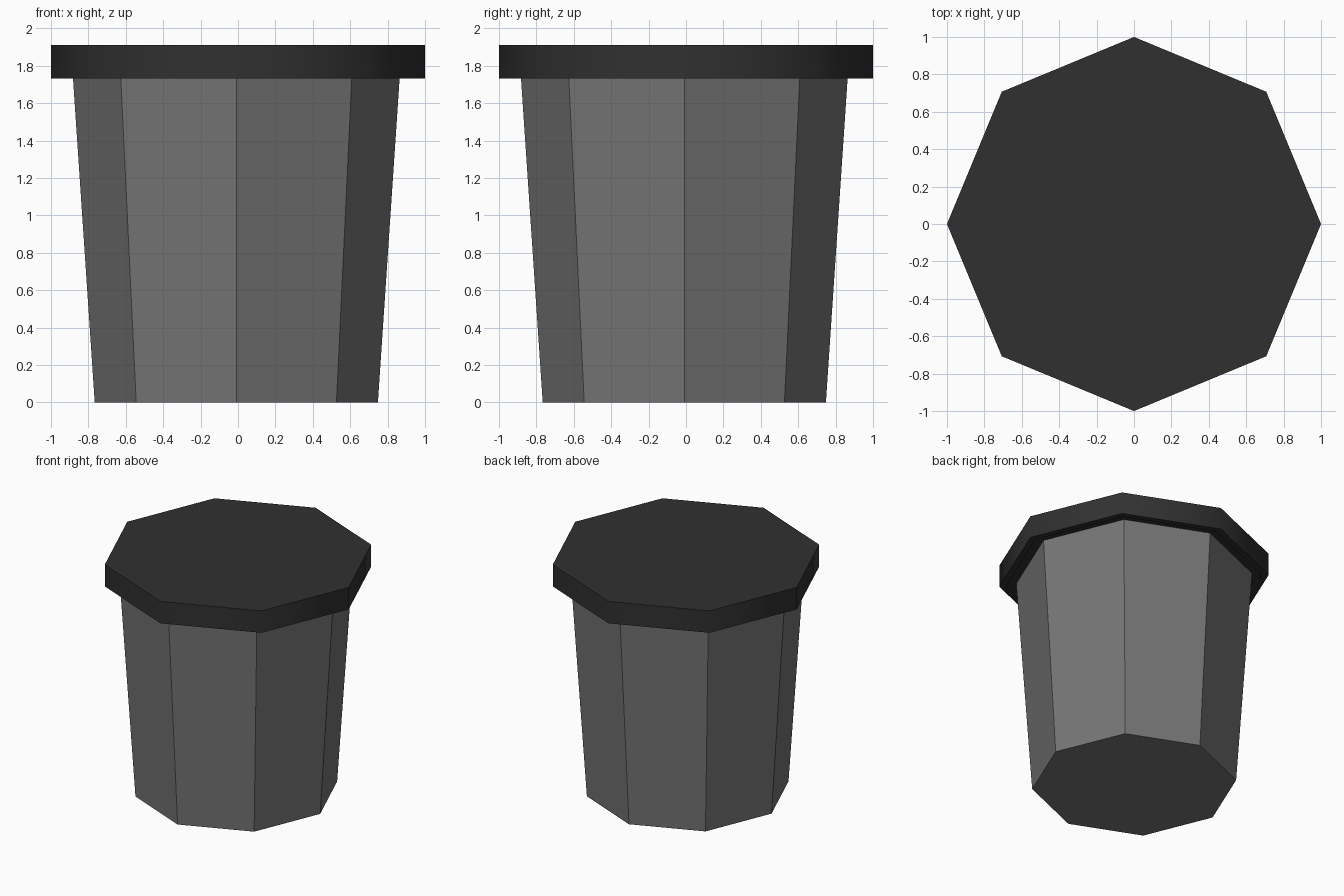
import bpy, bmesh, math

if "Cube" in bpy.data.objects:
    bpy.data.objects.remove(bpy.data.objects["Cube"])

SIDES = 8


def octagon_solid(name, rings, centre, colour):
    """Closed eight-sided solid skinned through (radius, z) rings, corners on the axes."""
    bm = bmesh.new()
    loops = []
    for r, z in rings:
        loops.append([bm.verts.new((r * math.cos(math.tau * i / SIDES),
                                    r * math.sin(math.tau * i / SIDES), z))
                      for i in range(SIDES)])
    for a, b in zip(loops, loops[1:]):
        for i in range(SIDES):
            j = (i + 1) % SIDES
            bm.faces.new((a[i], a[j], b[j], b[i]))
    bm.faces.new(loops[0][::-1])
    bm.faces.new(loops[-1])
    bmesh.ops.recalc_face_normals(bm, faces=bm.faces)
    mesh = bpy.data.meshes.new(name)
    bm.to_mesh(mesh)
    bm.free()
    obj = bpy.data.objects.new(name, mesh)
    obj.location = (centre, centre, 0)
    bpy.context.collection.objects.link(obj)
    mat = bpy.data.materials.new(name + "_colour")
    mat.diffuse_color = (colour, colour, colour, 1)
    mat.use_nodes = True
    mat.node_tree.nodes["Principled BSDF"].inputs["Base Color"].default_value = mat.diffuse_color
    mesh.materials.append(mat)
    return obj


# Tapered bin body, slightly off centre under the lid
octagon_solid("bin_body", [(0.757, 0), (0.875, 1.76)], -0.009, 0.18)

# Overhanging lid with a shallow recess inside its lip
lid = octagon_solid("lid", [(0.95, 1.76), (0.95, 1.733), (1, 1.733), (1, 1.912)], 0, 0.03)

# Rounded shading around the lid's side, sharp at its rims
bpy.context.view_layer.objects.active = lid
lid.select_set(True)
bpy.ops.object.shade_smooth_by_angle(angle=math.radians(50))
